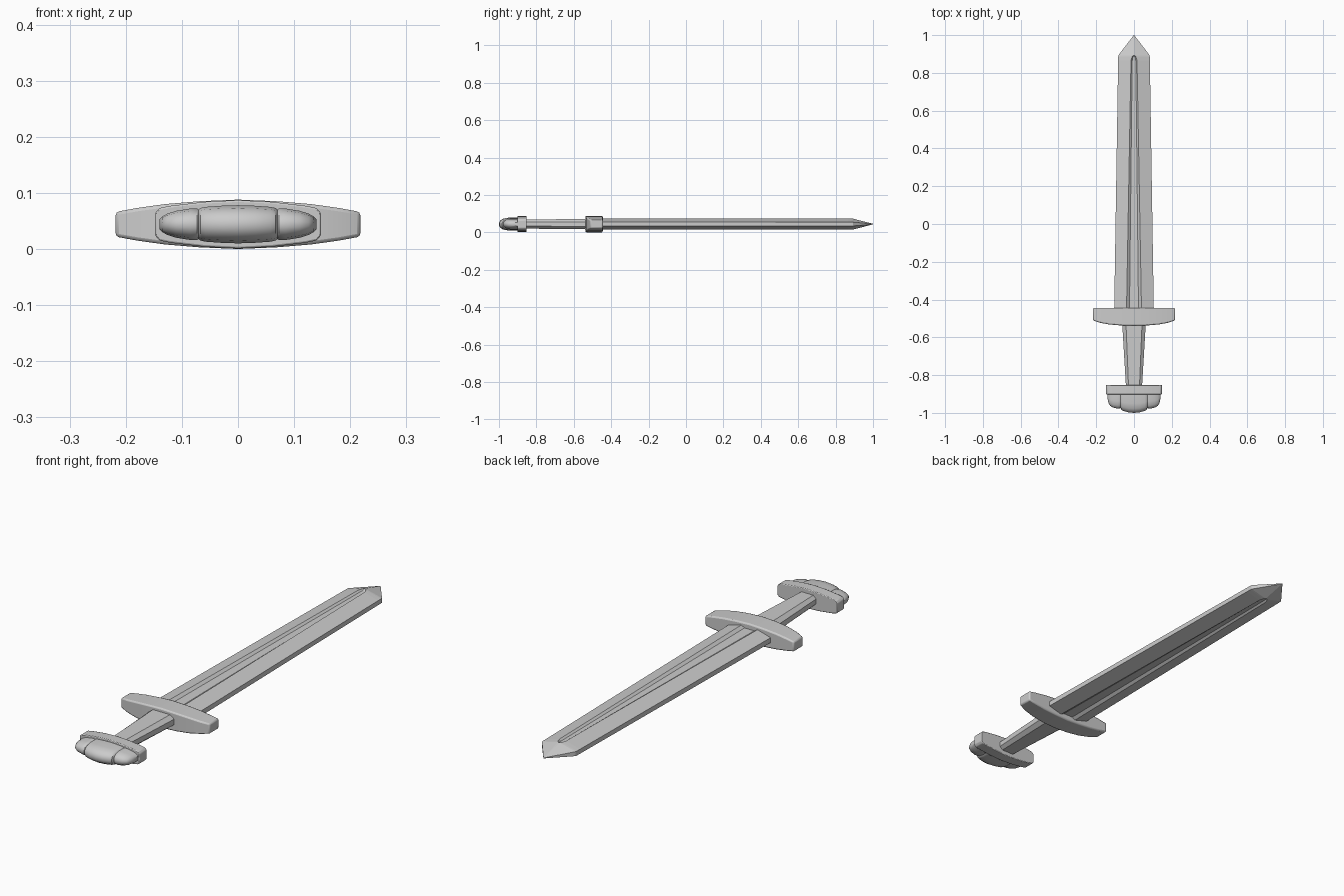
import bpy, bmesh

if "Cube" in bpy.data.objects:
    bpy.data.objects.remove(bpy.data.objects["Cube"])

ZC = 0.044  # height of the sword's mid-plane


def loft(name, rings, bevel=0, smooth=None):
    """Skin a list of equal-sized closed rings and cap both ends."""
    bm = bmesh.new()
    rows = [[bm.verts.new((x, y, z + ZC)) for x, y, z in r] for r in rings]
    n = len(rows[0])
    for a, b in zip(rows, rows[1:]):
        for i in range(n):
            j = (i + 1) % n
            bm.faces.new((a[i], a[j], b[j], b[i]))
    bm.faces.new(rows[0])
    bm.faces.new(rows[-1])
    bmesh.ops.recalc_face_normals(bm, faces=bm.faces)
    me = bpy.data.meshes.new(name)
    bm.to_mesh(me)
    bm.free()
    ob = bpy.data.objects.new(name, me)
    bpy.context.collection.objects.link(ob)
    if bevel:
        m = ob.modifiers.new("bevel", 'BEVEL')
        m.width, m.segments, m.limit_method = bevel, 2, 'ANGLE'
    if smooth:
        bpy.ops.object.select_all(action='DESELECT')
        ob.select_set(True)
        bpy.context.view_layer.objects.active = ob
        bpy.ops.object.shade_smooth_by_angle(angle=smooth)
    return ob


def mirrored(half):
    """Stations for x >= 0 extended to the negative side."""
    return [(-s[0],) + s[1:] for s in reversed(half) if s[0] > 0] + half


# Blade: bevelled edges, flat ridge and a tapering groove on both faces
def blade_ring(y, w, edge, g, ridge, depth):
    q = [(w, edge), (g, ridge), (g * 0.6, ridge - depth), (0, ridge - depth)]
    top = q + [(-x, z) for x, z in reversed(q[:3])]
    return [(x, y, z) for x, z in top + [(x, -z) for x, z in reversed(top)]]


loft("blade", [blade_ring(*s) for s in (
    (-0.47, 0.105, 0.011, 0.040, 0.029, 0.009),
    (0.865, 0.084, 0.010, 0.016, 0.029, 0.008),
    (0.885, 0.0835, 0.010, 0.010, 0.029, 0.006),
    (0.893, 0.083, 0.010, 0.004, 0.029, 0.0),
    (1.0, 0.001, 0.001, 0.0005, 0.0015, 0.0))])

# Grip: tapered eight-sided bar
def grip_ring(y, w, h):
    pts = [(w, 0.45 * h), (0.68 * w, h), (-0.68 * w, h), (-w, 0.45 * h)]
    return [(x, y, z) for x, z in pts + [(x, -z) for x, z in reversed(pts)]]


loft("grip", [grip_ring(-0.50, 0.064, 0.028), grip_ring(-0.87, 0.042, 0.024)])


# Guard and pommel base: bars lofted along x (x, back y, front y, half height)
def bar(name, half, bevel):
    loft(name, [[(x, b, -h), (x, f, -h), (x, f, h), (x, b, h)]
                for x, b, f, h in mirrored(half)], bevel, 0.5)


bar("guard", [(0, -0.538, -0.445, 0.044), (0.07, -0.537, -0.445, 0.041),
              (0.13, -0.532, -0.445, 0.036), (0.18, -0.523, -0.445, 0.029),
              (0.218, -0.510, -0.445, 0.022)], 0.006)
bar("pommel_base", [(0, -0.902, -0.852, 0.043), (0.06, -0.902, -0.852, 0.040),
                    (0.12, -0.902, -0.852, 0.033), (0.14, -0.902, -0.852, 0.029),
                    (0.148, -0.902, -0.852, 0.020)], 0.003)


# Pommel: rounded cross-sections along x (x, end y, half height)
def lobe_ring(x, end, h):
    d = -0.89 - end
    pts = [(0, 1), (0.55, 1), (0.8, 0.85), (0.94, 0.55), (1, 0.2)]
    pts += [(t, -z) for t, z in reversed(pts)]
    return [(x, -0.89 - t * d, z * h) for t, z in pts]


loft("pommel_centre", [lobe_ring(*s) for s in mirrored([
    (0, -1.0, 0.034), (0.03, -0.997, 0.033), (0.058, -0.989, 0.031),
    (0.067, -0.983, 0.029), (0.073, -0.968, 0.024)])], 0, 0.6)
for side, name in ((-1, "pommel_lobe_left"), (1, "pommel_lobe_right")):
    loft(name, [lobe_ring(side * x, e, h) for x, e, h in (
        (0.066, -0.968, 0.024), (0.073, -0.976, 0.028), (0.085, -0.978, 0.028),
        (0.110, -0.972, 0.024), (0.126, -0.963, 0.019),
        (0.135, -0.948, 0.014), (0.140, -0.925, 0.009))], 0, 0.6)
